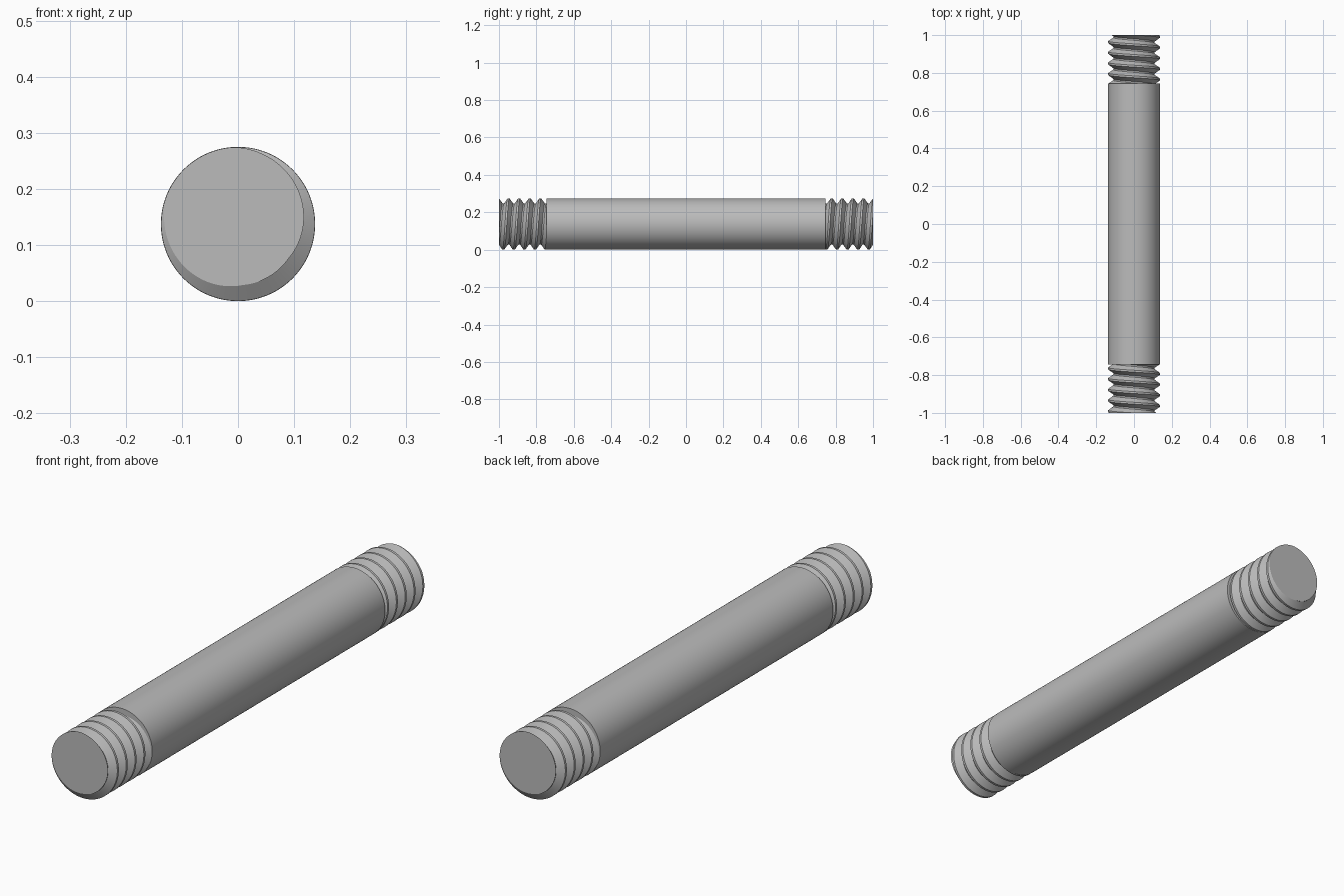
import bpy, bmesh, math

if "Cube" in bpy.data.objects:
    bpy.data.objects.remove(bpy.data.objects["Cube"], do_unlink=True)

RADIUS = 0.1375        # shank radius, also height of the axis
SHANK_HALF = 0.745
CREST, ROOT = 0.137, 0.109
PITCH = 0.0565
START = 155            # angle in degrees where the crest begins at the end face
SEGMENTS = 96
# thread tooth over one pitch: (fraction of pitch, radius)
TOOTH = [(0, CREST), (0.175, CREST), (0.528, ROOT), (0.667, ROOT), (1, CREST)]

steel = bpy.data.materials.new("steel_grey")
steel.use_nodes = True
grey = (0.5, 0.5, 0.5, 1)
steel.diffuse_color = grey
steel.node_tree.nodes["Principled BSDF"].inputs["Base Color"].default_value = grey


def finish(obj):
    """Assign the material and smooth the curved surfaces."""
    obj.data.materials.append(steel)
    bpy.ops.object.select_all(action='DESELECT')
    obj.select_set(True)
    bpy.context.view_layer.objects.active = obj
    bpy.ops.object.shade_smooth_by_angle(angle=math.radians(30))


def tooth_radius(u):
    u %= 1
    for (a, ra), (b, rb) in zip(TOOTH, TOOTH[1:]):
        if u <= b:
            return ra + (rb - ra) * (u - a) / (b - a)


def threaded_end(name, side):
    """Helical thread from the end face into the shank; side -1 front, 1 back."""
    length = 1 - SHANK_HALF + 0.005
    turns = range(-2, int(length / PITCH) + 3)
    stations = [t + u for t in turns for u, _ in TOOTH[:-1]]
    bm = bmesh.new()
    columns = []
    for i in range(SEGMENTS + 1):
        degrees = 360 * i / SEGMENTS
        angle = math.radians(degrees)
        shift = (START - degrees) / 360
        column = []
        for u in stations:
            depth = min(max(PITCH * (u - shift), 0), length)
            r = tooth_radius(depth / PITCH + shift)
            column.append(bm.verts.new((-side * r * math.cos(angle),
                                        side * (1 - depth),
                                        RADIUS + r * math.sin(angle))))
        columns.append(column)
    for a, b in zip(columns, columns[1:]):
        for j in range(len(stations) - 1):
            bm.faces.new((a[j], a[j + 1], b[j + 1], b[j]))
    # merge the seam and the clamped rows, then close both ends
    bmesh.ops.remove_doubles(bm, verts=bm.verts, dist=1e-5)
    rim = [e for e in bm.edges if e.is_boundary]
    bmesh.ops.holes_fill(bm, edges=rim, sides=0)
    bmesh.ops.recalc_face_normals(bm, faces=bm.faces)
    mesh = bpy.data.meshes.new(name)
    bm.to_mesh(mesh)
    bm.free()
    obj = bpy.data.objects.new(name, mesh)
    bpy.context.collection.objects.link(obj)
    finish(obj)


# plain middle shank
bpy.ops.mesh.primitive_cylinder_add(vertices=SEGMENTS, radius=RADIUS,
                                    depth=2 * SHANK_HALF,
                                    location=(0, 0, RADIUS),
                                    rotation=(math.pi / 2, 0, 0))
shank = bpy.context.object
shank.name = "shank"
finish(shank)

# threads at both ends
threaded_end("front_thread", -1)
threaded_end("back_thread", 1)
